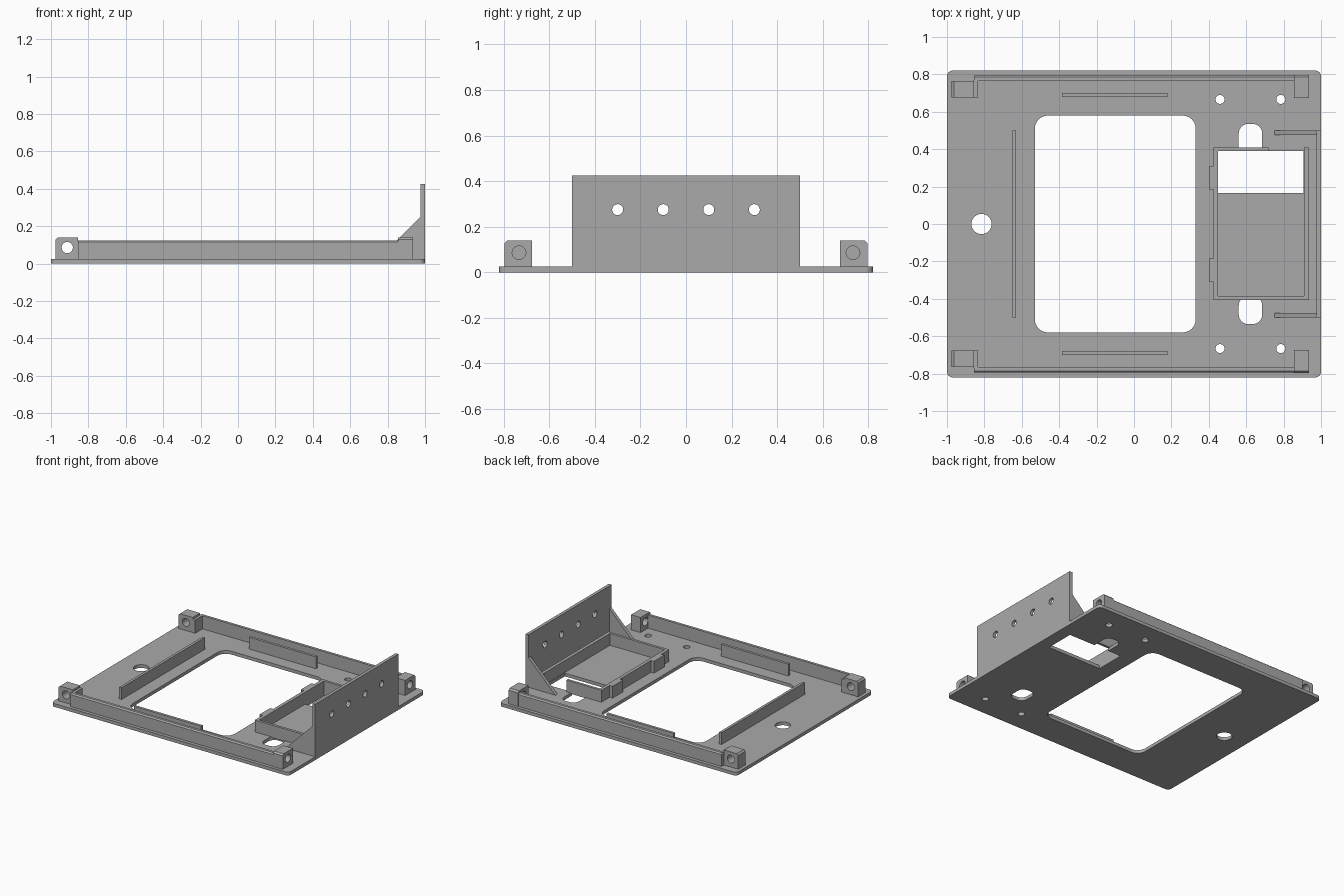
import bpy, bmesh
from math import sin, cos, pi

cube = bpy.data.objects.get("Cube")
if cube:
    bpy.data.objects.remove(cube, do_unlink=True)

grey = bpy.data.materials.new("plain_grey")
grey.use_nodes = True
COLOUR = (0.4, 0.4, 0.4, 1)
grey.diffuse_color = COLOUR
grey.node_tree.nodes["Principled BSDF"].inputs["Base Color"].default_value = COLOUR


def rect(x0, y0, x1, y1):
    return [(x0, y0), (x1, y0), (x1, y1), (x0, y1)]


def rounded(x0, y0, x1, y1, r, steps=6):
    """Rounded rectangle, counter-clockwise from the lower left corner."""
    centres = rect(x0 + r, y0 + r, x1 - r, y1 - r)
    pts = []
    for k, (cx, cy) in enumerate(centres):
        for i in range(steps + 1):
            a = pi + (k + i / steps) * pi / 2
            pts.append((cx + r * cos(a), cy + r * sin(a)))
    return pts


def circle(cx, cy, r, n=32):
    return [(cx + r * cos(2 * pi * i / n), cy + r * sin(2 * pi * i / n)) for i in range(n)]


def prism(name, outline, lo, hi, axis="z", holes=()):
    """Extrude a 2D outline with holes along an axis, from lo to hi."""
    curve = bpy.data.curves.new(name, "CURVE")
    curve.dimensions = "2D"
    curve.fill_mode = "BOTH"
    curve.extrude = (hi - lo) / 2
    for loop in (outline, *holes):
        spline = curve.splines.new("POLY")
        spline.points.add(len(loop) - 1)
        for p, (u, v) in zip(spline.points, loop):
            p.co = (u, v, 0, 1)
        spline.use_cyclic_u = True
    temp = bpy.data.objects.new(name + "_profile", curve)
    bpy.context.collection.objects.link(temp)
    dg = bpy.context.evaluated_depsgraph_get()
    mesh = bpy.data.meshes.new_from_object(temp.evaluated_get(dg))
    bpy.data.objects.remove(temp, do_unlink=True)

    bm = bmesh.new()
    bm.from_mesh(mesh)
    mid = (lo + hi) / 2
    for vert in bm.verts:
        u, v, w = vert.co
        w += mid
        vert.co = {"x": (w, u, v), "y": (u, w, v), "z": (u, v, w)}[axis]
    bmesh.ops.remove_doubles(bm, verts=bm.verts, dist=1e-5)
    bmesh.ops.recalc_face_normals(bm, faces=bm.faces)
    for f in bm.faces:
        f.smooth = False
    bm.to_mesh(mesh)
    bm.free()
    mesh.name = name
    mesh.materials.clear()
    mesh.materials.append(grey)
    ob = bpy.data.objects.new(name, mesh)
    bpy.context.collection.objects.link(ob)
    return ob


FLOOR = 0.025
BASE = 0.02  # standing parts sink slightly into the plate

# Base plate with its openings; the rear slot runs into the tray window
slot_end = rounded(0.56, 0.30, 0.685, 0.535, 0.05)[14:]
window = [(0.45, 0.165), (0.905, 0.165), (0.905, 0.39), (0.685, 0.39),
          *slot_end, (0.56, 0.39), (0.45, 0.39)]
openings = [rounded(-0.53, -0.58, 0.33, 0.58, 0.07), window,
            rounded(0.56, -0.535, 0.685, -0.385, 0.05),
            circle(-0.815, 0, 0.054)]
openings += [circle(x, y, 0.024) for x in (0.46, 0.785) for y in (-0.666, 0.666)]
prism("base_plate", rounded(-1, -0.82, 1, 0.82, 0.03), 0, FLOOR, holes=openings)

# Upright panel with four holes
prism("upright_panel", rect(-0.5, 0, 0.5, 0.425), 0.976, 1.0, "x",
      [circle(y, 0.275, 0.024) for y in (-0.3, -0.1, 0.1, 0.3)])

# Parts mirrored front and back
for side, s in (("front", -1), ("back", 1)):
    def span(a, b):
        return sorted((s * a, s * b))

    prism(side + "_gusset", [(0.75, FLOOR), (0.98, FLOOR), (0.98, 0.255)],
          *span(0.475, 0.5), "y")
    prism(side + "_rail",
          [(s * y, z) for y, z in ((0.765, BASE), (0.795, BASE), (0.795, 0.116),
                                   (0.785, 0.125), (0.765, 0.125))],
          -0.855, 0.935, "x")
    prism(side + "_guide_strip", rect(-0.385, BASE, 0.18, 0.115), *span(0.68, 0.7), "y")
    # Left block is bored across, right block is bored lengthwise
    prism(side + "_cross_block",
          [(-0.975, BASE), (-0.855, BASE), (-0.855, 0.14), (-0.963, 0.14), (-0.975, 0.128)],
          *span(0.677, 0.765), "y", [circle(-0.913, 0.086, 0.03)])
    prism(side + "_block_rib", rect(-0.857, BASE, -0.835, 0.125), *span(0.677, 0.77), "y")
    prism(side + "_long_block",
          [(s * y, z) for y, z in ((0.675, BASE), (0.797, BASE), (0.797, 0.128),
                                   (0.785, 0.14), (0.675, 0.14))],
          0.855, 0.935, "x", [circle(s * 0.733, 0.086, 0.03)])
    prism(side + "_tray_clip", rect(0.4, min(span(0.185, 0.31)), 0.43, max(span(0.185, 0.31))),
          BASE, 0.115)

# Strip across the left end
prism("end_strip", rect(-0.65, -0.5, -0.63, 0.5), BASE, 0.115)

# Tray walls, open at one rear corner
tray = [(0.72, 0.39), (0.72, 0.41), (0.425, 0.41), (0.425, -0.405), (0.935, -0.405),
        (0.935, 0.41), (0.91, 0.41), (0.91, -0.385), (0.45, -0.385), (0.45, 0.39)]
prism("tray_wall", tray, BASE, 0.115)
